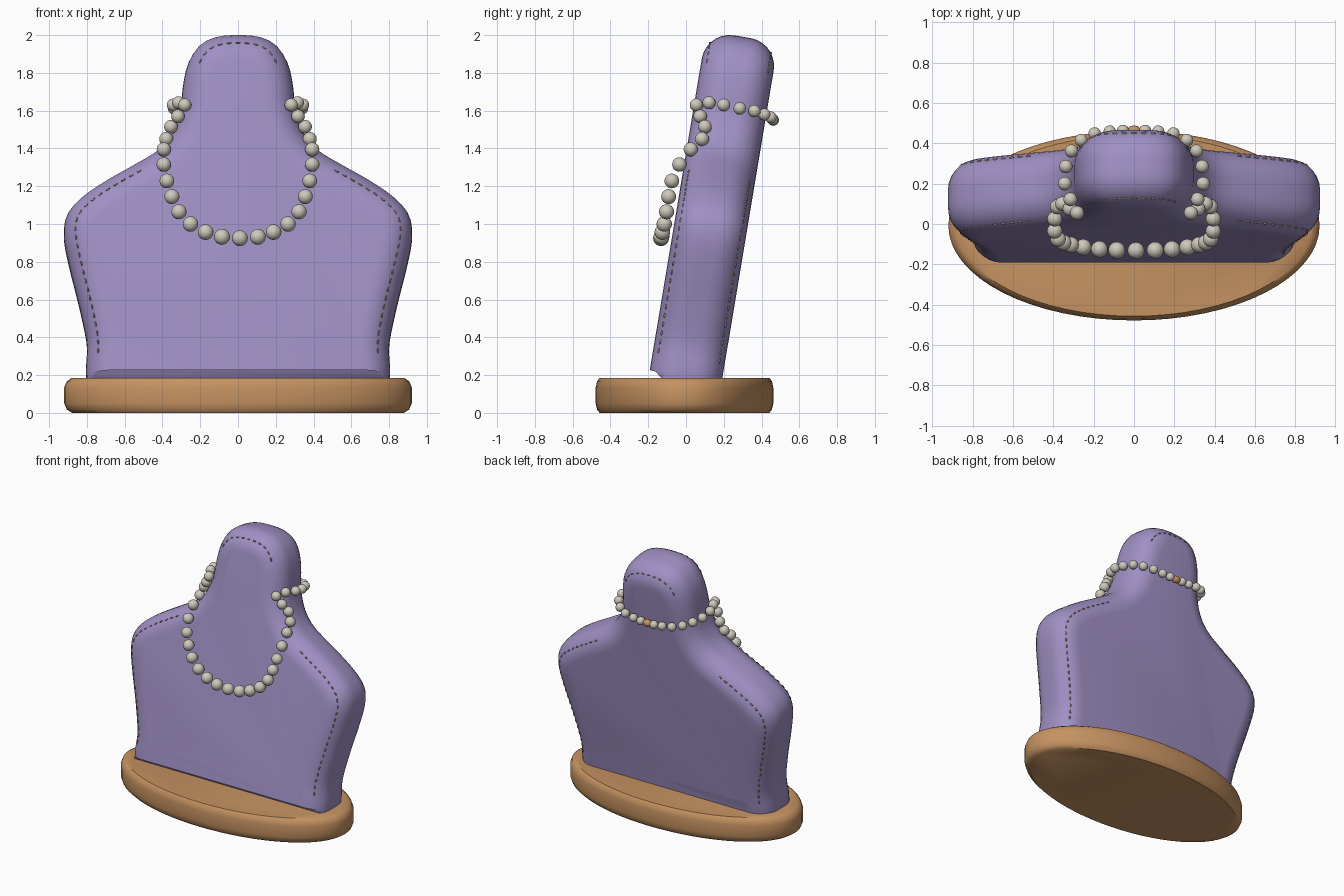
import bpy, bmesh, math
from mathutils import Vector, Matrix

if "Cube" in bpy.data.objects:
    bpy.data.objects.remove(bpy.data.objects["Cube"])


def material(name, rgb):
    m = bpy.data.materials.new(name)
    m.diffuse_color = (*rgb, 1)
    m.use_nodes = True
    m.node_tree.nodes["Principled BSDF"].inputs["Base Color"].default_value = m.diffuse_color
    return m


PURPLE = material("purple_velvet", (0.35, 0.28, 0.55))
WOOD = material("warm_wood", (0.56, 0.29, 0.12))
PEARL = material("pearl", (0.62, 0.58, 0.50))
THREAD = material("thread", (0.33, 0.28, 0.19))


def finish(bm, name, mat, angle=50):
    bmesh.ops.recalc_face_normals(bm, faces=bm.faces)
    me = bpy.data.meshes.new(name)
    bm.to_mesh(me)
    bm.free()
    me.materials.append(mat)
    ob = bpy.data.objects.new(name, me)
    bpy.context.collection.objects.link(ob)
    bpy.ops.object.select_all(action='DESELECT')
    ob.select_set(True)
    bpy.context.view_layer.objects.active = ob
    bpy.ops.object.shade_smooth_by_angle(angle=math.radians(angle))
    return ob


def catmull(pts, n=8):
    p = [2 * pts[0] - pts[1]] + pts + [2 * pts[-1] - pts[-2]]
    out = []
    for i in range(1, len(p) - 2):
        a, b, c, d = p[i - 1:i + 3]
        for k in range(n):
            t = k / n
            out.append(0.5 * (2 * b + (c - a) * t + (2 * a - 5 * b + 4 * c - d) * t * t
                              + (3 * b - a - 3 * c + d) * t ** 3))
    return out + [pts[-1]]


def resample(pts, step):
    total = sum((b - a).length for a, b in zip(pts, pts[1:]))
    step = total / max(1, round(total / step))
    out, acc = [pts[0].copy()], 0.0
    for a, b in zip(pts, pts[1:]):
        length = (b - a).length
        while length > 0 and acc + length >= step * len(out) - 1e-6:
            out.append(a.lerp(b, (step * len(out) - acc) / length))
        acc += length
    return out


def inset(loop, d):
    # mitred inward offset of a counter-clockwise outline
    out, n = [], len(loop)
    for i, p in enumerate(loop):
        e1 = (p - loop[i - 1]).normalized()
        e2 = (loop[(i + 1) % n] - p).normalized()
        n1, n2 = Vector((-e1.y, e1.x)), Vector((-e2.y, e2.x))
        out.append(p + (n1 + n2) * d / (1 + n1.dot(n2)))
    return out


# Wooden oval base
bm = bmesh.new()
SEG = 64
rings = []
for r, z in [(0.955, 0), (0.985, 0.018), (1, 0.05), (1, 0.135), (0.985, 0.168), (0.955, 0.185)]:
    rings.append([bm.verts.new((0.92 * r * math.cos(2 * math.pi * i / SEG),
                                0.47 * r * math.sin(2 * math.pi * i / SEG) - 0.008, z))
                  for i in range(SEG)])
for a, b in zip(rings, rings[1:]):
    for i in range(SEG):
        j = (i + 1) % SEG
        bm.faces.new((a[i], a[j], b[j], b[i]))
bm.faces.new(rings[0])
bm.faces.new(rings[-1])
finish(bm, "oval_base", WOOD, 40)

# Padded bust: outline with rounded edges, leaning back
TILT = math.radians(9.48)
HALF, R = 0.193, 0.15
side = [(0.80, 0.14), (0.805, 0.24), (0.80, 0.36), (0.84, 0.56), (0.895, 0.78), (0.922, 0.93),
        (0.905, 1.04), (0.83, 1.13), (0.70, 1.22), (0.55, 1.305), (0.42, 1.385), (0.345, 1.48),
        (0.305, 1.6), (0.292, 1.72), (0.265, 1.84), (0.205, 1.935), (0.12, 1.98), (0, 1.992)]
right = [Vector((x, z / math.cos(TILT))) for x, z in side]
left = [Vector((-p.x, p.y)) for p in reversed(right[:-1])]
outline = resample(catmull(right + left), 0.05)
lean = Matrix.Translation((0, -0.034, 0)) @ Matrix.Rotation(-TILT, 4, 'X')

bm = bmesh.new()
STEPS = 7
section = []
for s in (-1, 1):
    arc = [(R * (1 - math.cos(k / STEPS * math.pi / 2)),
            s * (HALF - R + R * math.sin(k / STEPS * math.pi / 2))) for k in range(STEPS + 1)]
    section += arc[::-1] if s < 0 else arc
rings = [[bm.verts.new(lean @ Vector((p.x, y, p.y))) for p in inset(outline, d)]
         for d, y in section]
n = len(outline)
for a, b in zip(rings, rings[1:]):
    for i in range(n):
        j = (i + 1) % n
        bm.faces.new((a[i], a[j], b[j], b[i]))
bm.faces.new(rings[0])
bm.faces.new(rings[-1])
finish(bm, "padded_bust", PURPLE, 60)

# Dashed seam stitches on the front and back edges
bm = bmesh.new()
D = 0.06
depth = HALF - R + math.sqrt(R * R - (R - D) ** 2)
seam = resample(inset(outline, D), 0.048)
for s in (-1, 1):
    for a, b in zip(seam, seam[1:]):
        m = (a + b) / 2
        if not (0.3 < m.y < 1.29 or m.y > 1.86):
            continue
        t = (b - a).normalized()
        place = (lean @ Matrix.Translation((m.x, s * depth, m.y))
                 @ Matrix.Rotation(-math.atan2(t.y, t.x), 4, 'Y')
                 @ Matrix.Diagonal((0.014, 0.006, 0.005, 1)))
        bmesh.ops.create_uvsphere(bm, u_segments=8, v_segments=6, radius=1, matrix=place)
finish(bm, "seam_stitches", THREAD)

# Pearl string: half of the beads, mirrored, from the front to the nape
strand = [(0.095, -0.13, 0.932), (0.18, -0.125, 0.957), (0.258, -0.115, 1.0),
          (0.318, -0.103, 1.065), (0.353, -0.092, 1.145), (0.378, -0.075, 1.228),
          (0.393, -0.035, 1.315), (0.393, 0.025, 1.395), (0.38, 0.085, 1.45),
          (0.355, 0.10, 1.515), (0.318, 0.075, 1.57), (0.282, 0.055, 1.63),
          (0.315, 0.122, 1.642), (0.343, 0.2, 1.63), (0.338, 0.285, 1.612),
          (0.31, 0.362, 1.598), (0.262, 0.415, 1.58), (0.195, 0.448, 1.565),
          (0.12, 0.458, 1.555), (0.055, 0.462, 1.55)]
bm = bmesh.new()


def bead(p, r):
    bmesh.ops.create_uvsphere(bm, u_segments=20, v_segments=12, radius=r,
                              matrix=Matrix.Translation(p))


bead((0.01, -0.132, 0.925), 0.042)
for i, (x, y, z) in enumerate(strand):
    radius = 0.042 - 0.012 * i / (len(strand) - 1)
    shift = 0.01 * max(0, 1 - i / 6)
    for s in (-1, 1):
        bead((s * x + shift, y, z), radius)
finish(bm, "pearl_string", PEARL)

# Clasp at the nape
bm = bmesh.new()
bmesh.ops.create_uvsphere(bm, u_segments=20, v_segments=12, radius=1,
                          matrix=Matrix.Translation((0, 0.462, 1.548))
                          @ Matrix.Diagonal((0.034, 0.026, 0.026, 1)))
finish(bm, "clasp", WOOD)
